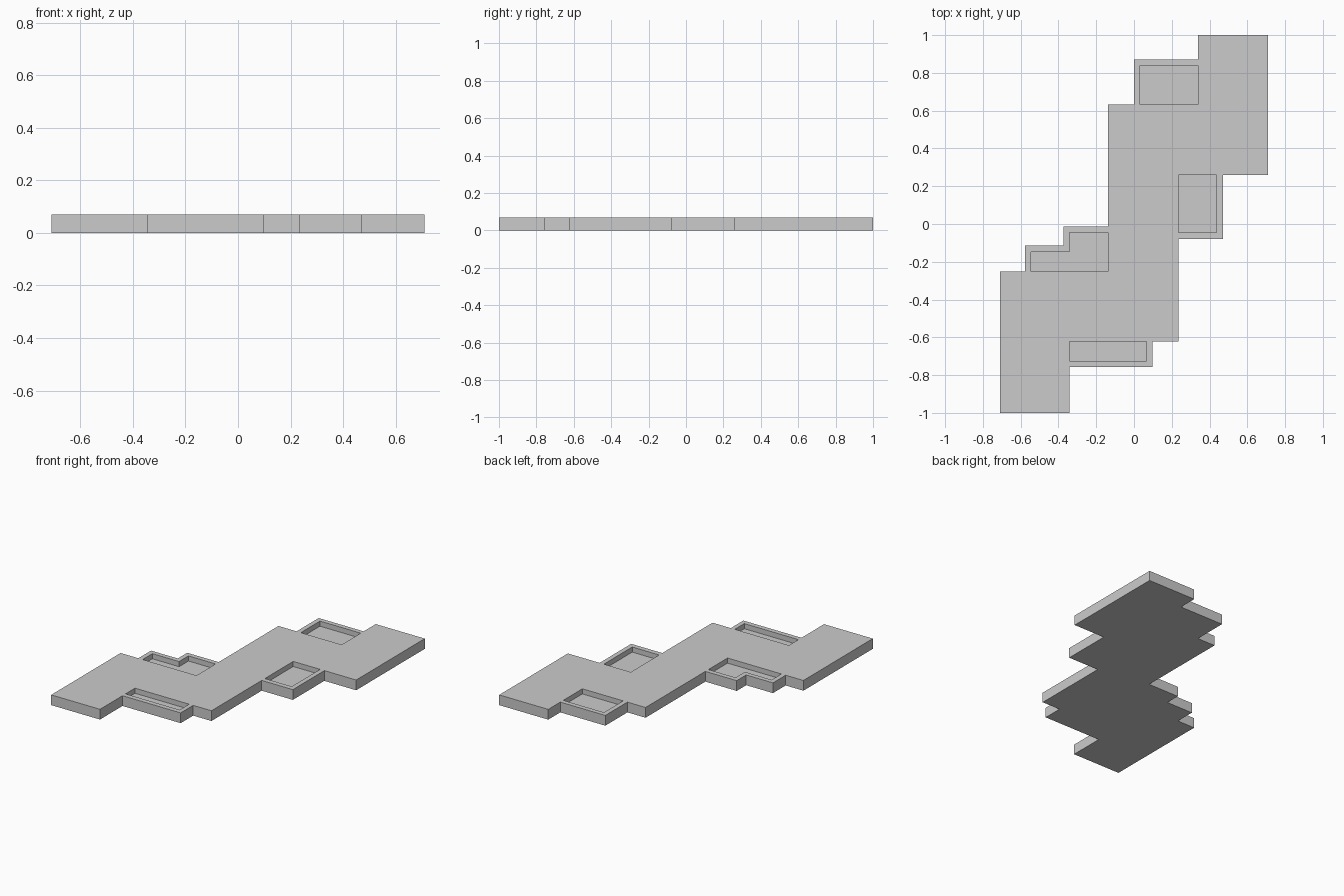
import bpy
import bmesh

if "Cube" in bpy.data.objects:
    bpy.data.objects.remove(bpy.data.objects["Cube"])

HEIGHT = 0.07
FLOOR = 0.035


def prism(name, points, z0, z1):
    """Closed solid from a flat outline extruded from z0 to z1."""
    bm = bmesh.new()
    face = bm.faces.new([bm.verts.new((x, y, z0)) for x, y in points])
    top = bmesh.ops.extrude_face_region(bm, geom=[face])["geom"]
    for v in top:
        if isinstance(v, bmesh.types.BMVert):
            v.co.z = z1
    bmesh.ops.recalc_face_normals(bm, faces=bm.faces[:])
    mesh = bpy.data.meshes.new(name)
    bm.to_mesh(mesh)
    bm.free()
    obj = bpy.data.objects.new(name, mesh)
    bpy.context.collection.objects.link(obj)
    return obj


def rect(x0, y0, x1, y1):
    return [(x0, y0), (x1, y0), (x1, y1), (x0, y1)]


# Stepped building slab, including the rimmed terraces
slab = prism("stepped_slab", [
    (0.34, 1.0), (0.71, 1.0), (0.71, 0.26), (0.47, 0.26), (0.47, -0.08),
    (0.235, -0.08), (0.235, -0.622), (0.097, -0.622), (0.097, -0.757),
    (-0.342, -0.757), (-0.342, -1.0), (-0.71, -1.0), (-0.71, -0.252),
    (-0.576, -0.252), (-0.576, -0.115), (-0.374, -0.115), (-0.374, -0.013),
    (-0.137, -0.013), (-0.137, 0.632), (0.0, 0.632), (0.0, 0.87), (0.34, 0.87),
], 0, HEIGHT)

# Sunken terrace floors: three rectangles and one L shape
pockets = [
    rect(0.032, 0.632, 0.34, 0.838),
    rect(0.235, -0.046, 0.438, 0.26),
    rect(-0.342, -0.724, 0.067, -0.622),
    [(-0.544, -0.252), (-0.137, -0.252), (-0.137, -0.046),
     (-0.342, -0.046), (-0.342, -0.147), (-0.544, -0.147)],
]

bpy.context.view_layer.objects.active = slab
for outline in pockets:
    cutter = prism("terrace_cutter", outline, FLOOR, HEIGHT + 0.1)
    cutter.hide_render = True
    mod = slab.modifiers.new("terrace", 'BOOLEAN')
    mod.operation = 'DIFFERENCE'
    mod.solver = 'EXACT'
    mod.object = cutter
    bpy.ops.object.modifier_apply(modifier=mod.name)
    bpy.data.objects.remove(cutter, do_unlink=True)
